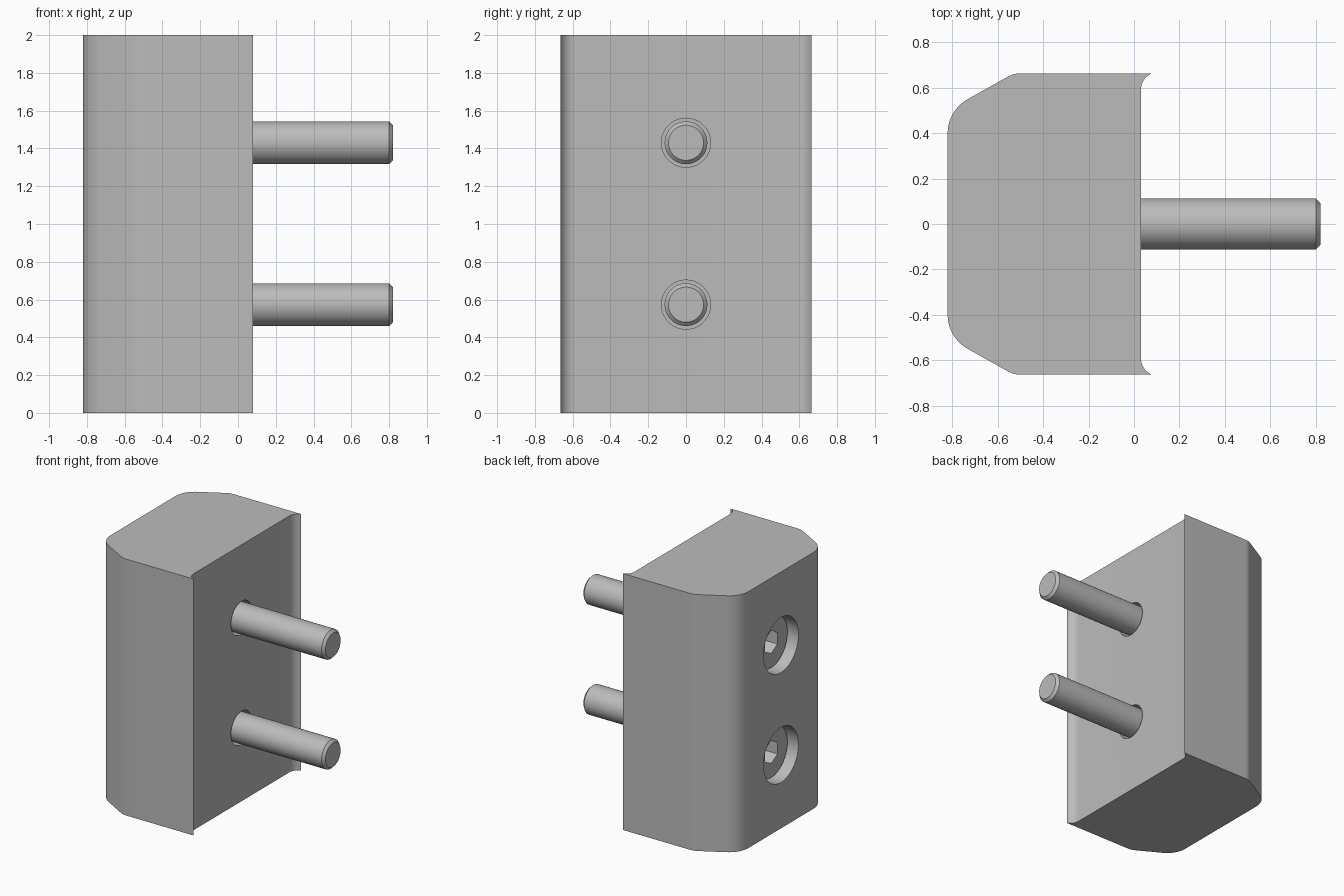
import bpy, bmesh
from math import sin, cos, pi, radians
from mathutils import Vector

if "Cube" in bpy.data.objects:
    bpy.data.objects.remove(bpy.data.objects["Cube"], do_unlink=True)

grey = bpy.data.materials.new("light grey")
grey.use_nodes = True
grey.diffuse_color = (0.5, 0.5, 0.5, 1)
grey.node_tree.nodes["Principled BSDF"].inputs["Base Color"].default_value = (0.5, 0.5, 0.5, 1)

HEIGHT, HALF_DEPTH, BACK = 2.0, 0.663, -0.82
BOLT_HEIGHTS = {"lower": 0.573, "upper": 1.43}


def make_object(name, bm):
    bmesh.ops.recalc_face_normals(bm, faces=bm.faces)
    mesh = bpy.data.meshes.new(name)
    bm.to_mesh(mesh)
    bm.free()
    mesh.materials.append(grey)
    obj = bpy.data.objects.new(name, mesh)
    bpy.context.collection.objects.link(obj)
    return obj


def arc(cx, cy, r, start, end, steps):
    angles = [radians(start + (end - start) * i / steps) for i in range(steps + 1)]
    return [(cx + r * cos(a), cy + r * sin(a)) for a in angles]


def turned(name, profile, z, sides=64):
    """Closed solid turned about the x direction from (x, radius) pairs."""
    bm = bmesh.new()
    rings = [[bm.verts.new((x, r * sin(2 * pi * i / sides), z + r * cos(2 * pi * i / sides)))
              for i in range(sides)] for x, r in profile]
    for a, b in zip(rings, rings[1:]):
        for i in range(sides):
            j = (i + 1) % sides
            bm.faces.new((a[i], a[j], b[j], b[i]))
    bm.faces.new(rings[0])
    bm.faces.new(rings[-1])
    return make_object(name, bm)


def cut(target, cutter):
    cutter.hide_render = True
    mod = target.modifiers.new("cut", "BOOLEAN")
    mod.operation, mod.solver, mod.object = "DIFFERENCE", "EXACT", cutter
    bpy.context.view_layer.objects.active = target
    bpy.ops.object.modifier_apply(modifier=mod.name)
    bpy.data.objects.remove(cutter, do_unlink=True)


def shade(obj):
    bpy.ops.object.select_all(action="DESELECT")
    obj.select_set(True)
    bpy.context.view_layer.objects.active = obj
    bpy.ops.object.shade_smooth_by_angle(angle=radians(28))


# Block: mirrored half outline with rounded bevels and thin flared lips
half = arc(BACK + 0.17, 0.40, 0.17, 180, 120, 10)
half += arc(-0.50, HALF_DEPTH - 0.11, 0.11, 120, 90, 6)
half += arc(0.11, HALF_DEPTH - 0.074, 0.08, 112, 180, 10)
outline = half + [(x, -y) for x, y in reversed(half)]
bm = bmesh.new()
base = bm.faces.new([bm.verts.new((x, y, 0)) for x, y in outline])
grown = bmesh.ops.extrude_face_region(bm, geom=[base])
bmesh.ops.translate(bm, vec=Vector((0, 0, HEIGHT)),
                    verts=[v for v in grown["geom"] if isinstance(v, bmesh.types.BMVert)])
block = make_object("block", bm)

for label, z in BOLT_HEIGHTS.items():
    # Counterbored clearance hole
    cut(block, turned("hole_cutter", [(BACK - 0.1, 0.215), (-0.5, 0.215),
                                      (-0.5, 0.13), (0.2, 0.13)], z))
    # Socket head bolt with chamfered tip
    bolt = turned(label + "_bolt", [(-0.735, 0.2), (-0.5, 0.2), (-0.5, 0.113),
                                    (0.8, 0.113), (0.82, 0.093)], z)
    cut(bolt, turned("socket_cutter", [(-0.85, 0.09), (-0.62, 0.09)], z, sides=6))
    shade(bolt)
shade(block)
